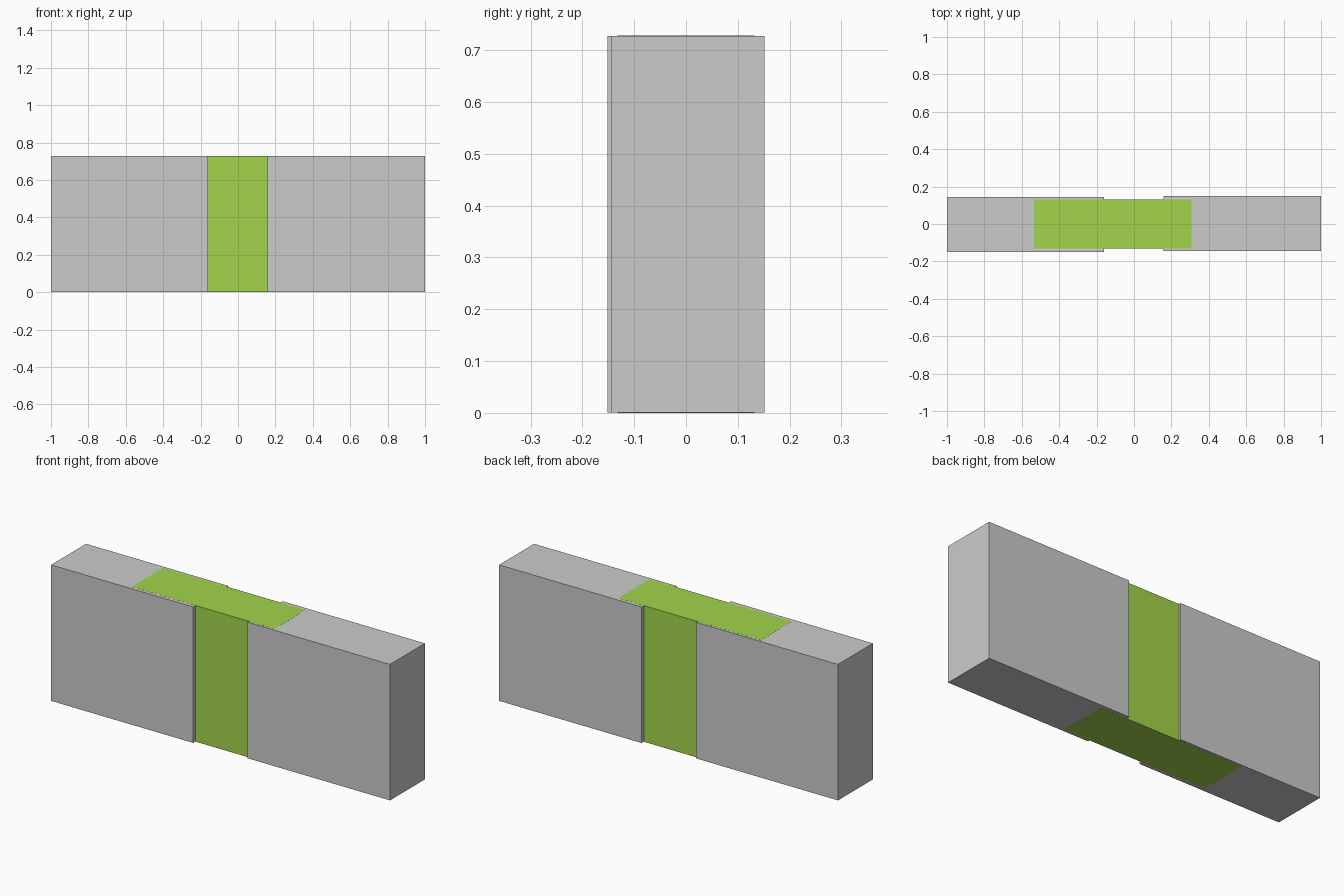
import bpy

if "Cube" in bpy.data.objects:
    bpy.data.objects.remove(bpy.data.objects["Cube"])

HEIGHT = 0.728


def box(name, x, y, z, material=None):
    bpy.ops.mesh.primitive_cube_add(
        size=1, location=[(a + b) / 2 for a, b in (x, y, z)])
    ob = bpy.context.object
    ob.name = name
    ob.scale = [b - a for a, b in (x, y, z)]
    bpy.ops.object.transform_apply(location=False, rotation=False, scale=True)
    if material:
        ob.data.materials.append(material)
    return ob


green = bpy.data.materials.new("green")
green.diffuse_color = (0.36, 0.66, 0.07, 1)
green.use_nodes = True
green.node_tree.nodes["Principled BSDF"].inputs["Base Color"].default_value = green.diffuse_color

# Two grey outer panels, slightly offset in depth (a hair shorter than the core)
grey_z = (0.0004, HEIGHT - 0.0004)
box("left_panel", (-1.0, -0.16), (-0.151, 0.144), grey_z)
box("right_panel", (0.157, 1.0), (-0.144, 0.151), grey_z)

# Thinner green sliding core bridging both panels
box("sliding_core", (-0.535, 0.308), (-0.132, 0.132), (0, HEIGHT), green)
